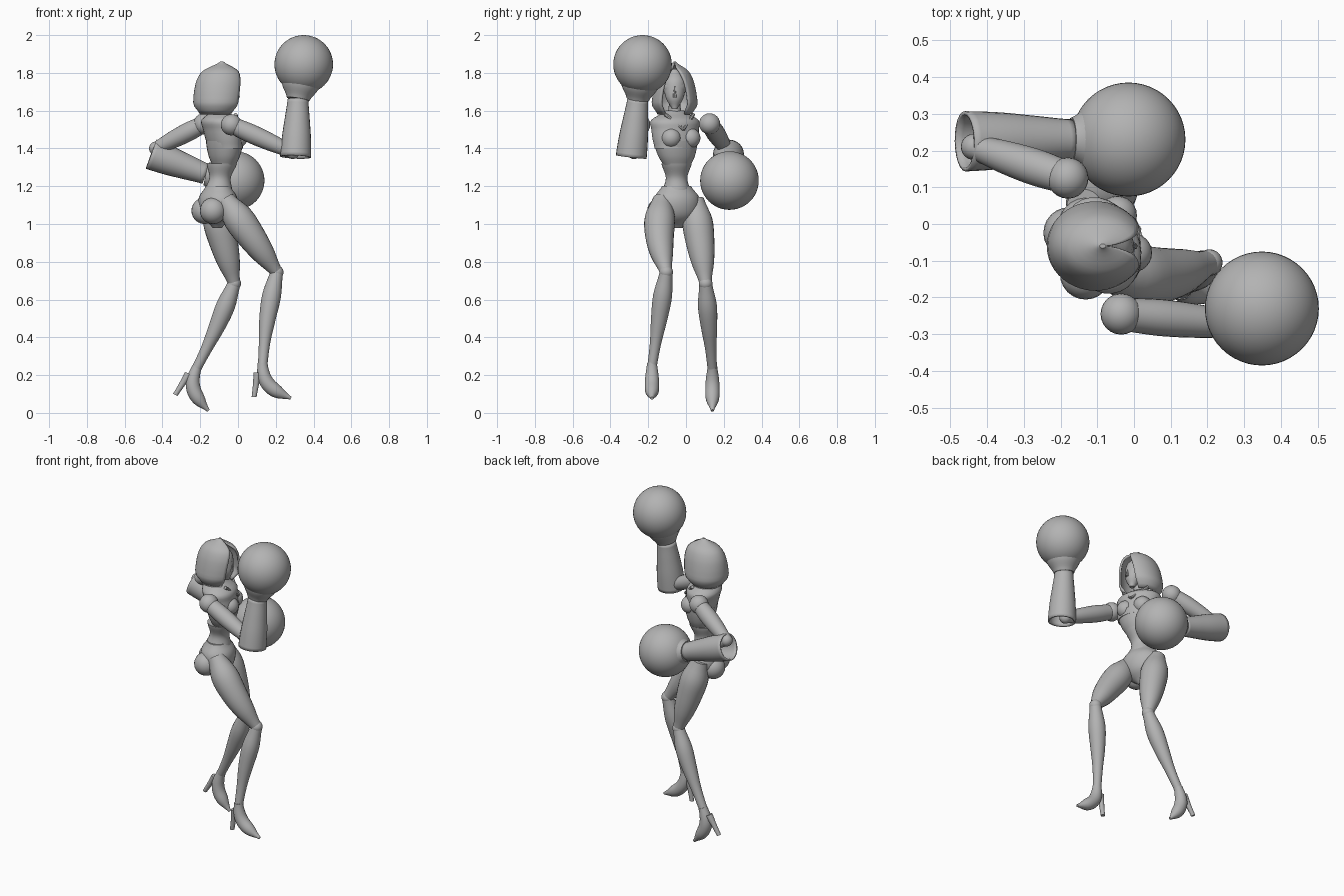
import bpy, bmesh, math
from mathutils import Vector, Matrix

default_cube = bpy.data.objects.get("Cube")
if default_cube:
    bpy.data.objects.remove(default_cube, do_unlink=True)

grey = (.45, .45, .45, 1)
material = bpy.data.materials.new("plain_grey")
material.use_nodes = True
material.diffuse_color = grey
material.node_tree.nodes["Principled BSDF"].inputs["Base Color"].default_value = grey

# The upper body is turned a little away from the x axis
UP = Vector((0, 0, 1))
SIDEWAYS = Vector((0, 1, 0))
TWIST = math.radians(22)
FORWARD = Vector((math.cos(TWIST), math.sin(TWIST), 0))
ACROSS = UP.cross(FORWARD)
SIDES = {"left": 1, "right": -1}


def finish(name, bm):
    bmesh.ops.recalc_face_normals(bm, faces=bm.faces)
    mesh = bpy.data.meshes.new(name)
    bm.to_mesh(mesh)
    bm.free()
    mesh.materials.append(material)
    part = bpy.data.objects.new(name, mesh)
    bpy.context.collection.objects.link(part)
    bpy.ops.object.select_all(action="DESELECT")
    part.select_set(True)
    bpy.context.view_layer.objects.active = part
    bpy.ops.object.shade_smooth_by_angle(angle=math.radians(35))
    return part


def smooth_value(values, t):
    """Flowing curve through evenly spaced values."""
    last = len(values) - 1
    k = min(int(t * last), last - 1)
    f = t * last - k
    before, after = values[max(k - 1, 0)], values[min(k + 2, last)]
    a, b = values[k], values[k + 1]
    slope_a, slope_b = (b - before) / 2, (after - a) / 2
    ease = f * f * (3 - 2 * f)
    return a + (b - a) * ease + f * (1 - f) * (slope_a * (1 - f) - slope_b * f)


def skin(bm, rings, closed=True):
    for low, high in zip(rings, rings[1:]):
        count = len(low)
        for i in range(count if closed else count - 1):
            j = (i + 1) % count
            bm.faces.new((low[i], low[j], high[j], high[i]))


def tube(name, start, end, radii, depth=1, axis=None, side=SIDEWAYS,
         bow=(0, 0, 0), capped=True, steps=16, count=24):
    """Elliptical tube with evenly spaced radii; bow bends its middle."""
    start, end, bow = Vector(start), Vector(end), Vector(bow)
    bm = bmesh.new()
    rings = []
    for step in range(steps + 1):
        t = step / steps
        centre = start.lerp(end, t) + bow * math.sin(math.pi * t)
        along = axis or end - start + bow * math.pi * math.cos(math.pi * t)
        wide = (side - along * side.dot(along) / along.length_squared).normalized()
        deep = wide.cross(along.normalized()) * depth
        radius = smooth_value(radii, t)
        ring = []
        for i in range(count):
            angle = math.tau * i / count
            offset = wide * math.cos(angle) + deep * math.sin(angle)
            ring.append(bm.verts.new(centre + offset * radius))
        rings.append(ring)
    skin(bm, rings)
    if capped:
        bm.faces.new(rings[0])
        bm.faces.new(rings[-1])
    return finish(name, bm)


def ball(name, centre, radius, segments=24):
    bm = bmesh.new()
    bmesh.ops.create_uvsphere(bm, u_segments=segments, v_segments=segments // 2,
                              radius=radius, matrix=Matrix.Translation(centre))
    return finish(name, bm)


def thicken(part, amount):
    modifier = part.modifiers.new("thickness", "SOLIDIFY")
    modifier.thickness = amount
    modifier.offset = -1


def body_tube(name, start, end, radii, depth):
    tube(name, start, end, radii, depth, axis=UP, side=ACROSS, count=28)


def body_point(across, forward, height):
    return Vector((-.08, -.05, height)) + ACROSS * across + FORWARD * forward


# Torso and neck
body_tube("pelvis", (-.11, -.045, .98), (-.105, -.05, 1.2), (.03, .1, .125, .12, .08), .8)
body_tube("waist", (-.105, -.05, 1.17), (-.085, -.05, 1.32), (.075, .057, .08), 1)
body_tube("ribs", (-.075, -.045, 1.28), (-.07, -.055, 1.44), (.06, .1, .12), .8)
body_tube("chest", (-.065, -.055, 1.4), (-.1, -.06, 1.6), (.115, .125, .13, .13, .05), .75)
body_tube("neck", (-.1, -.06, 1.57), (-.08, -.06, 1.66), (.042, .032, .032), 1)
for name, sign in SIDES.items():
    ball(name + "_bust", body_point(sign * .055, .06, 1.455), .053)
    ball(name + "_buttock", body_point(sign * .06, -.08, 1.07), .07)
    tube(name + "_lapel", body_point(sign * .08, .04, 1.58),
         body_point(0, .1, 1.5), (.01, .008), steps=4, count=8)

# Face with a raised eye mask
tube("face", (-.035, -.06, 1.61), (-.08, -.06, 1.82), (.015, .045, .056, .055, .02), axis=UP)
tube("eye_mask", (-.066, -.06, 1.7), (-.069, -.06, 1.75), (.058, .063, .063, .058), axis=UP)
tube("nose", (0, -.06, 1.67), (-.006, -.06, 1.73), (.01, .007, .004), axis=UP, steps=4, count=8)

# Hood: stacked open rings whose gap closes towards the crown
bm = bmesh.new()
rings = []
LEVELS, POINTS = 20, 36
for level in range(LEVELS + 1):
    t = math.sin(math.pi / 2 * level / LEVELS)
    width = smooth_value((.09, .12, .118, .11, .097, .07, .006), t)
    depth = width * (1 + .4 * t)
    gap = math.radians(1 + 36 * (1 - t ** 4))
    ring = []
    for i in range(POINTS + 1):
        angle = gap + (math.tau - 2 * gap) * i / POINTS
        ring.append(bm.verts.new((-.11 + .025 * t + depth * math.cos(angle),
                                  -.06 + width * math.sin(angle), 1.58 + .28 * t)))
    rings.append(ring)
skin(bm, rings, closed=False)
bm.faces.new(rings[-1])
thicken(finish("hood", bm), .012)


# Arms with hollow cuffs and round gloves
def arm(name, shoulder, elbow, rim, wrist, fist):
    ball(name + "_shoulder", shoulder, .056)
    tube(name + "_upper_arm", shoulder, elbow, (.045, .05, .045, .034))
    ball(name + "_elbow", elbow, .036)
    tube(name + "_forearm", elbow, wrist, (.032, .045))
    cuff = tube(name + "_cuff", rim, wrist, (.082, .077, .066, .055), capped=False)
    thicken(cuff, .01)
    tube(name + "_glove_neck", wrist, fist, (.06, .095, .11, .1))
    ball(name + "_glove", fist, .155, segments=48)


arm("right", (-.035, -.245, 1.525), (.29, -.275, 1.38), (.305, -.29, 1.355),
    (.318, -.255, 1.66), (.348, -.23, 1.845))
arm("left", (-.18, .125, 1.53), (-.435, .21, 1.4), (-.46, .225, 1.37),
    (-.17, .23, 1.265), (-.015, .23, 1.23))


# Legs with ball knees and pitched high-heeled shoes
def leg(name, hip, knee, ankle, thigh_bow, shin_bow, pitch):
    tube(name + "_thigh", hip, knee, (.05, .08, .076, .06, .032), bow=thigh_bow)
    ball(name + "_knee", knee, .036)
    tube(name + "_shin", knee, ankle, (.034, .05, .043, .03, .025), bow=shin_bow)
    upper = tube(name + "_shoe", (0, 0, .02), (.15, 0, -.167),
                 (.026, .034, .038, .034, .008), bow=(-.045, 0, -.02))
    heel = tube(name + "_heel", (-.025, 0, -.03), (-.045, 0, -.162),
                (.022, .016, .013), axis=UP, count=12)
    place = Matrix.Translation(ankle) @ Matrix.Rotation(math.radians(pitch), 4, "Y")
    for part in (upper, heel):
        part.data.transform(place)


leg("right", (-.07, -.125, 1.13), (.205, -.105, .745), (.13, -.18, .245),
    (0, -.025, 0), (-.012, 0, 0), 0)
leg("left", (-.135, .045, 1.13), (-.02, .104, .685), (-.225, .14, .225),
    (0, 0, 0), (.01, 0, 0), 24)
